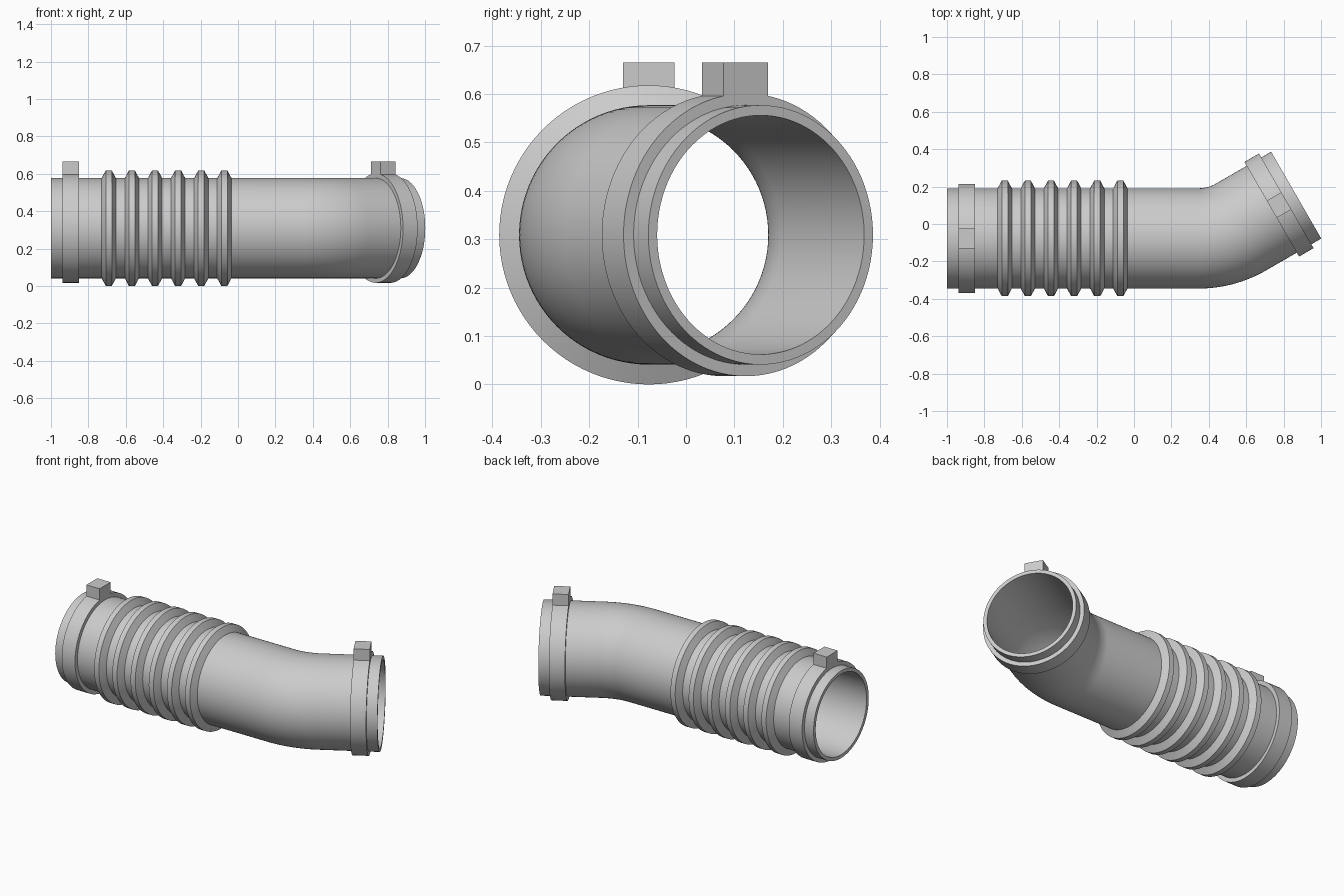
import bpy, bmesh, math
from mathutils import Vector, Matrix

cube = bpy.data.objects.get("Cube")
if cube:
    bpy.data.objects.remove(cube, do_unlink=True)

grey = bpy.data.materials.new("light grey")
grey.use_nodes = True
colour = (0.6, 0.6, 0.6, 1)
grey.diffuse_color = colour
grey.node_tree.nodes["Principled BSDF"].inputs["Base Color"].default_value = colour

# Centre line: straight run, bend towards +y, short straight run
AXIS_Y, AXIS_Z = -0.077, 0.309
BEND = math.radians(30)
BEND_R = 0.45
STRAIGHT = 1.346
ARC = BEND_R * BEND
LENGTH = STRAIGHT + ARC + 0.342
OUTER, INNER, BAND_R, RIB_R = 0.268, 0.247, 0.292, 0.309
SIDES = 96


def station(s):
    """Matrix at distance s along the centre line, local x pointing along it."""
    a = min(max(s - STRAIGHT, 0) / BEND_R, BEND)
    before, after = min(s, STRAIGHT), max(s - STRAIGHT - ARC, 0)
    x = -1 + before + BEND_R * math.sin(a) + after * math.cos(a)
    y = AXIS_Y + BEND_R * (1 - math.cos(a)) + after * math.sin(a)
    return Matrix.Translation((x, y, AXIS_Z)) @ Matrix.Rotation(a, 4, "Z")


def finish(name, bm, smooth=True):
    bmesh.ops.recalc_face_normals(bm, faces=bm.faces)
    mesh = bpy.data.meshes.new(name)
    bm.to_mesh(mesh)
    bm.free()
    mesh.materials.append(grey)
    obj = bpy.data.objects.new(name, mesh)
    bpy.context.collection.objects.link(obj)
    if smooth:
        bpy.ops.object.select_all(action="DESELECT")
        obj.select_set(True)
        bpy.context.view_layer.objects.active = obj
        bpy.ops.object.shade_smooth_by_angle(angle=math.radians(25))
    return obj


def sweep(name, profile):
    """Turn a closed (distance, radius) profile around the centre line."""
    bm = bmesh.new()
    rings = []
    for s, r in profile:
        m = station(s)
        angles = [math.tau * i / SIDES for i in range(SIDES)]
        rings.append([bm.verts.new(m @ Vector((0, r * math.cos(t), r * math.sin(t))))
                      for t in angles])
    for a, b in zip(rings, rings[1:] + rings[:1]):
        for i in range(SIDES):
            j = (i + 1) % SIDES
            bm.faces.new((a[i], a[j], b[j], b[i]))
    return finish(name, bm)


# Hollow pipe with flat end rims
stops = [0] + [STRAIGHT + ARC * i / 16 for i in range(17)] + [LENGTH]
sweep("pipe", [(s, OUTER) for s in stops] + [(s, INNER) for s in reversed(stops)])

# Flexible section: raised ribs with sloping sides
for i in range(6):
    c = 0.309 + 0.1236 * i
    sweep(f"rib_{i + 1}", [(c - 0.038, 0.26), (c - 0.038, OUTER), (c - 0.016, RIB_R),
                           (c + 0.016, RIB_R), (c + 0.038, OUTER), (c + 0.038, 0.26)])

# Clamp band and its tightening block near each end
for side, mid in (("right", 0.106), ("left", LENGTH - 0.106)):
    lo, hi = mid - 0.045, mid + 0.045
    sweep(f"{side}_clamp_band", [(lo, 0.26), (lo, BAND_R), (hi, BAND_R), (hi, 0.26)])
    bm = bmesh.new()
    bmesh.ops.create_cube(bm, size=1)
    bm.transform(station(mid) @ Matrix.Translation((0, 0, 0.315))
                 @ Matrix.Diagonal((0.09, 0.106, 0.082, 1)))
    finish(f"{side}_clamp_block", bm, smooth=False)
